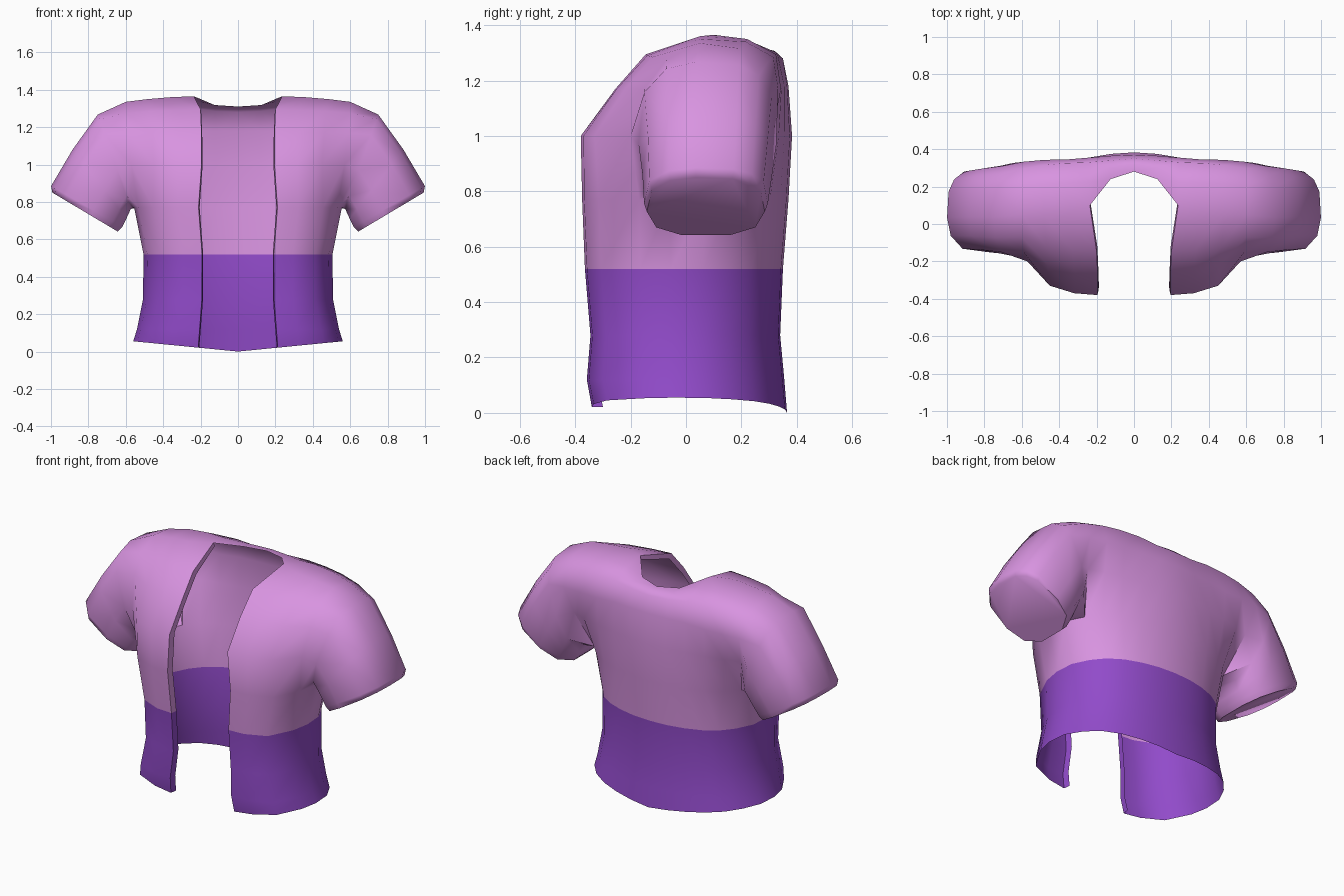
import bpy, bmesh, math
from mathutils import Vector

if "Cube" in bpy.data.objects:
    bpy.data.objects.remove(bpy.data.objects["Cube"])


def material(name, rgb):
    m = bpy.data.materials.new(name)
    m.diffuse_color = (*rgb, 1)
    m.use_nodes = True
    m.node_tree.nodes["Principled BSDF"].inputs["Base Color"].default_value = m.diffuse_color
    return m


pink = material("orchid_pink", (0.69, 0.295, 0.75))
purple = material("deep_purple", (0.285, 0.07, 0.59))

bm = bmesh.new()


def vert(p):
    return bm.verts.new(p)


def strip(a, b, mat=0, closed=False):
    """Quads between two equally long vertex rows."""
    n = len(a)
    for i in range(n if closed else n - 1):
        j = (i + 1) % n
        f = bm.faces.new((a[i], a[j], b[j], b[i]))
        f.material_index = mat


# Lower torso: one half outline from front edge, round the side, to back centre
outline = [(.38, -1), (.58, -.98), (.82, -.84), (.96, -.45), (1, -.15), (.985, .18),
           (.89, .46), (.77, .67), (.61, .82), (.42, .92), (.22, .98), (0, 1)]
levels = [(.03, .56, .34, .365), (.12, .54, .358, .355), (.28, .508, .345, .34),
          (.52, .505, .365, .35), (.77, .555, .375, .37)]
rows = []
for k, (z, sx, front, back) in enumerate(levels):
    # the hem dips at the front and back
    rows.append([vert((x * sx, y * (back if y > 0 else front), .055 * x if k == 0 else z))
                 for x, y in outline])
for k in range(4):
    strip(rows[k], rows[k + 1], 1 if k < 3 else 0)

# Upper torso: front panel and back panel on either side of the armhole
front_rows = [
    [(.195, -.38, 1), (.32, -.37, 1), (.45, -.33, 1), (.57, -.2, 1)],
    [(.195, -.255, 1.17), (.32, -.25, 1.17), (.46, -.22, 1.17), (.59, -.15, 1.17)],
    [(.2, -.145, 1.295), (.33, -.14, 1.29), (.47, -.12, 1.285), (.6, -.07, 1.275)]]
back_rows = [
    [(.56, .275, 1), (.47, .31, 1), (.36, .335, 1), (.24, .355, 1), (.12, .375, 1), (0, .383, 1)],
    [(.59, .333, 1.17), (.48, .343, 1.17), (.36, .345, 1.17), (.24, .355, 1.18),
     (.12, .365, 1.18), (0, .37, 1.18)],
    [(.6, .295, 1.265), (.48, .315, 1.285), (.37, .325, 1.295), (.24, .33, 1.3),
     (.12, .34, 1.285), (0, .35, 1.28)],
    [(.605, .2, 1.315), (.48, .215, 1.34), (.36, .22, 1.35), (.24, .225, 1.345),
     (.12, .3, 1.312), (0, .32, 1.307)]]
shoulder = [vert(p) for p in [(.236, .1, 1.365), (.36, .05, 1.36),
                              (.48, .05, 1.35), (.6, .05, 1.335)]]
neck = [vert(p) for p in [(.125, .24, 1.318), (0, .28, 1.31)]]
fronts = [rows[-1][:4]] + [[vert(p) for p in r] for r in front_rows] + [shoulder]
backs = [rows[-1][6:]] + [[vert(p) for p in r] for r in back_rows] + [shoulder[::-1] + neck]
for panel in (fronts, backs):
    for a, b in zip(panel, panel[1:]):
        strip(a, b)

# Turned-in lip along the front opening
edge = [r[0] for r in rows] + [r[0] for r in fronts[1:]]
turn = [(-.006, .04, 0)] * 6 + [(-.004, .025, -.025)] * 2 + [(-.004, .01, -.02)]
lip = [vert(v.co + Vector(t)) for v, t in zip(edge, turn)]
for i in range(len(edge) - 1):
    f = bm.faces.new((edge[i], edge[i + 1], lip[i + 1], lip[i]))
    f.material_index = 1 if i < 3 else 0

# Sleeve: lofted from the armhole through tilted rounded rings to a closed cuff
loop = [r[3] for r in fronts] + [r[0] for r in backs[4:0:-1]] \
    + [rows[-1][6], rows[-1][5], rows[-1][4]]
angles = [128, 95, 62, 30, 5, -20, -42, -65, -95, -128, -163, 163]
# top x, top z, bottom x, bottom z, front y, back y
rings = [(.75, 1.268, .57, .755, -.172, .327), (.885, 1.08, .592, .705, -.158, .312),
         (1.0, .885, .612, .662, -.152, .296), (.993, .85, .637, .638, -.142, .285)]


def squarish(t):
    return math.copysign(abs(t) ** .74, t)


for xt, zt, xb, zb, yf, yb in rings:
    ring = []
    for a in angles:
        c = squarish(math.cos(math.radians(a)))
        s = squarish(math.sin(math.radians(a)))
        ring.append(vert(((xt + xb) / 2 + c * (xt - xb) / 2,
                          (yf + yb) / 2 - s * (yb - yf) / 2,
                          (zt + zb) / 2 + c * (zt - zb) / 2)))
    strip(loop, ring, closed=True)
    loop = ring
bm.faces.new(loop)

# make sure the outside faces outward
bmesh.ops.recalc_face_normals(bm, faces=bm.faces)
bm.normal_update()
cap = max(bm.faces, key=lambda f: len(f.verts))
if cap.normal.z > 0:
    bmesh.ops.reverse_faces(bm, faces=bm.faces)

mesh = bpy.data.meshes.new("open_jacket")
bm.to_mesh(mesh)
bm.free()
mesh.materials.append(pink)
mesh.materials.append(purple)
jacket = bpy.data.objects.new("open_jacket", mesh)
bpy.context.collection.objects.link(jacket)

# Smooth cloth, with the other half mirrored
bpy.context.view_layer.objects.active = jacket
jacket.select_set(True)
bpy.ops.object.shade_smooth_by_angle(angle=math.radians(65))
mirror = jacket.modifiers.new("mirror", 'MIRROR')
mirror.use_clip = True
mirror.merge_threshold = 0.001
